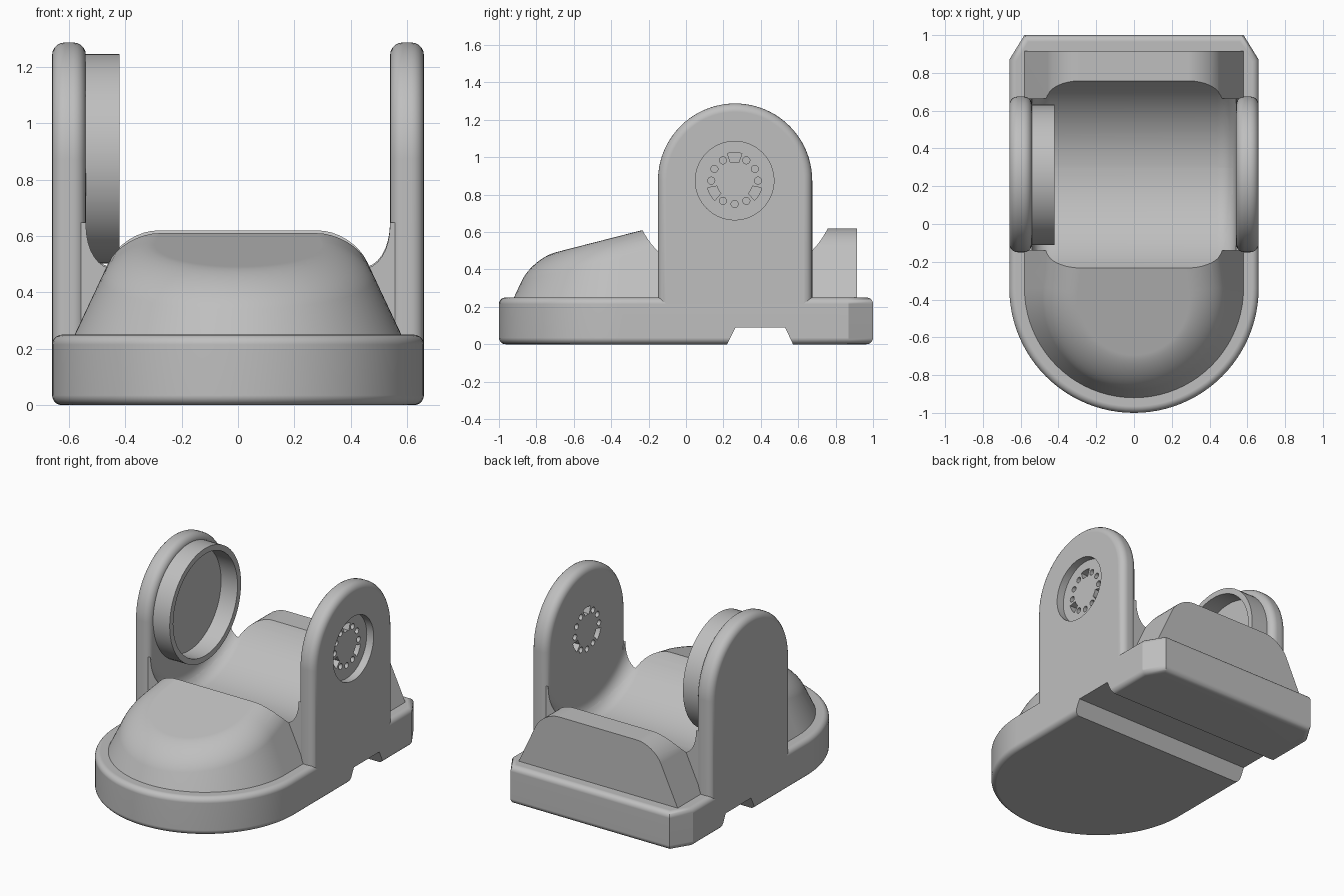
import bpy, bmesh
from math import sin, cos, pi, radians, sqrt

cube = bpy.data.objects.get("Cube")
if cube:
    bpy.data.objects.remove(cube, do_unlink=True)

grey = bpy.data.materials.new("plain_grey")
grey.use_nodes = True
grey.diffuse_color = (0.52, 0.52, 0.52, 1)
for node in grey.node_tree.nodes:
    if node.type == 'BSDF_PRINCIPLED':
        node.inputs["Base Color"].default_value = grey.diffuse_color

PIVOT_Y, PIVOT_Z = 0.26, 0.875   # shared axis of arms, ring, dial and saddle
DRAFT = 0.47                     # inward lean of the hump sides per unit height


def place(points, axis, t):
    """Put 2D points on a plane across the given axis."""
    order = {'X': lambda a, b: (t, a, b),
             'Y': lambda a, b: (a, t, b),
             'Z': lambda a, b: (a, b, t)}[axis]
    return [order(a, b) for a, b in points]


def arc(cx, cy, r, start, end, n):
    return [(cx + r * cos(radians(start + (end - start) * i / n)),
             cy + r * sin(radians(start + (end - start) * i / n))) for i in range(n + 1)]


def circle(r, n=64, cy=PIVOT_Y, cz=PIVOT_Z):
    return arc(cy, cz, r, 0, 360, n)[:-1]


def skin(bm, rings, closed=False):
    """Skin a row of equal rings, capped or joined end to end."""
    rows = [[bm.verts.new(p) for p in ring] for ring in rings]
    n = len(rows[0])
    pairs = list(zip(rows, rows[1:]))
    if closed:
        pairs.append((rows[-1], rows[0]))
    else:
        bm.faces.new(rows[0])
        bm.faces.new(rows[-1])
    for a, b in pairs:
        for i in range(n):
            j = (i + 1) % n
            bm.faces.new((a[i], a[j], b[j], b[i]))


def finish(name, bm):
    bmesh.ops.recalc_face_normals(bm, faces=bm.faces[:])
    mesh = bpy.data.meshes.new(name)
    bm.to_mesh(mesh)
    bm.free()
    mesh.materials.append(grey)
    obj = bpy.data.objects.new(name, mesh)
    bpy.context.scene.collection.objects.link(obj)
    return obj


def loft(name, rings, closed=False, bevel=0, pick=None, segments=5):
    bm = bmesh.new()
    skin(bm, rings, closed)
    bmesh.ops.recalc_face_normals(bm, faces=bm.faces[:])
    if bevel:
        edges = [e for e in bm.edges if pick(e.verts[0].co, e.verts[1].co)]
        bmesh.ops.bevel(bm, geom=edges, offset=bevel, segments=segments,
                        profile=0.5, affect='EDGES')
    return finish(name, bm)


def cut(obj, cutter):
    mod = obj.modifiers.new("cut", 'BOOLEAN')
    mod.operation = 'DIFFERENCE'
    mod.solver = 'EXACT'
    mod.object = cutter
    bpy.context.view_layer.update()
    graph = bpy.context.evaluated_depsgraph_get()
    mesh = bpy.data.meshes.new_from_object(obj.evaluated_get(graph))
    obj.modifiers.clear()
    obj.data = mesh


parts, cutters = [], []

# Base: rounded front, clipped rear corners, sloped groove underneath
outline = arc(0, -0.34, 0.66, 180, 360, 48) + [(0.66, 0.87), (0.58, 1), (-0.58, 1), (-0.66, 0.87)]
base = loft("base", [place(outline, 'Z', 0), place(outline, 'Z', 0.25)],
            bevel=0.035, pick=lambda a, b: abs(a.z - b.z) < 0.01)
groove = loft("groove_cutter", [place([(0.19, -0.06), (0.6, -0.06), (0.53, 0.09), (0.265, 0.09)], 'X', x)
                                for x in (-1, 1)])
cut(base, groove)
parts.append(base)
cutters.append(groove)

# Saddle cutter: drum with filleted ends
fillet = [(0.44 + 0.1 * sin(k * pi / 16), 0.46 + 0.1 * cos(k * pi / 16)) for k in range(9)]
half = [(0.6, 0.46)] + fillet[::-1]
drum = [(-x, r) for x, r in half] + half[::-1]
saddle = loft("saddle_cutter", [place(circle(r, 96), 'X', x) for x, r in drum])
cutters.append(saddle)

# Front hump: leaning sides under a sloped top
SLOPE = 0.256
foot = []
for a in [180] + [180 + 180 * i / 40 for i in range(41)] + [360]:
    foot.append((0.58 * cos(radians(a)), -0.34 + 0.58 * sin(radians(a)), radians(a)))
foot[0] = (-0.58, 0.3, pi)
foot[-1] = (0.58, 0.3, 2 * pi)
crown = []
for x, y, a in foot:
    h = (0.42 + SLOPE * y) / (1 + SLOPE * DRAFT * sin(a))
    crown.append((x - cos(a) * DRAFT * h, y - sin(a) * DRAFT * h, 0.25 + h))
front = loft("front_hump", [[(x, y, 0.25) for x, y, a in foot], crown], bevel=0.13, segments=8,
             pick=lambda a, b: min(a.z, b.z) > 0.3 and min(a.y, b.y) < 0.29)

# Rear hump: flat top, upright back
section = [(-0.603, 0.2), (0.603, 0.2), (0.406, 0.62), (-0.406, 0.62)]
rear = loft("rear_hump", [place(section, 'Y', y) for y in (0.3, 0.915)], bevel=0.12, segments=8,
            pick=lambda a, b: min(a.z, b.z) > 0.6 and abs(a.x - b.x) < 0.01)

# Web that blends the arms into the saddle
web = loft("arm_web", [place([(-0.14, 0.15), (0.665, 0.15), (0.665, 0.66), (-0.14, 0.66)], 'X', x)
                       for x in (-0.57, 0.57)])
for obj in (front, rear, web):
    cut(obj, saddle)
    parts.append(obj)

# Arms: upright plates with round tops and soft rims
profile = [(-0.15, 0.12), (0.675, 0.12)] + arc(PIVOT_Y + 0.0025, PIVOT_Z, 0.4125, 0, 180, 40)
arms = {}
for side, s in (("left", 1), ("right", -1)):
    arms[side] = loft(side + "_arm", [place(profile, 'X', s * x) for x in (0.54, 0.66)],
                      bevel=0.045, pick=lambda a, b: abs(a.x - b.x) < 0.01)
    parts.append(arms[side])

# Dial on the left arm: round recess, then small holes and three slots
recess = loft("recess_cutter", [place(circle(0.21), 'X', x) for x in (0.61, 0.75)])
bm = bmesh.new()
for k in range(12):
    deg = 30 * k
    if deg % 120 == 90:
        shape = (arc(PIVOT_Y, PIVOT_Z, 0.15, deg - 15, deg + 15, 6)
                 + arc(PIVOT_Y, PIVOT_Z, 0.1, deg + 13, deg - 13, 6))
    else:
        shape = circle(0.019, 16, PIVOT_Y + 0.125 * cos(radians(deg)),
                       PIVOT_Z + 0.125 * sin(radians(deg)))
    skin(bm, [place(shape, 'X', x) for x in (0.4, 0.8)])
holes = finish("holes_cutter", bm)
for cutter in (recess, holes):
    cut(arms["left"], cutter)
    cutters.append(cutter)

# Open ring on the inside of the right arm
wall = [(-0.56, 0.372), (-0.42, 0.372), (-0.42, 0.335), (-0.56, 0.335)]
parts.append(loft("ring", [place(circle(r), 'X', x) for x, r in wall], closed=True))

for cutter in cutters:
    bpy.data.objects.remove(cutter, do_unlink=True)

# Smooth curved surfaces, keep hard edges
for obj in bpy.context.selected_objects:
    obj.select_set(False)
for obj in parts:
    obj.select_set(True)
bpy.context.view_layer.objects.active = parts[0]
bpy.ops.object.shade_smooth_by_angle(angle=radians(30))
for obj in parts:
    mod = obj.modifiers.new("even_shading", 'WEIGHTED_NORMAL')
    mod.keep_sharp = True
